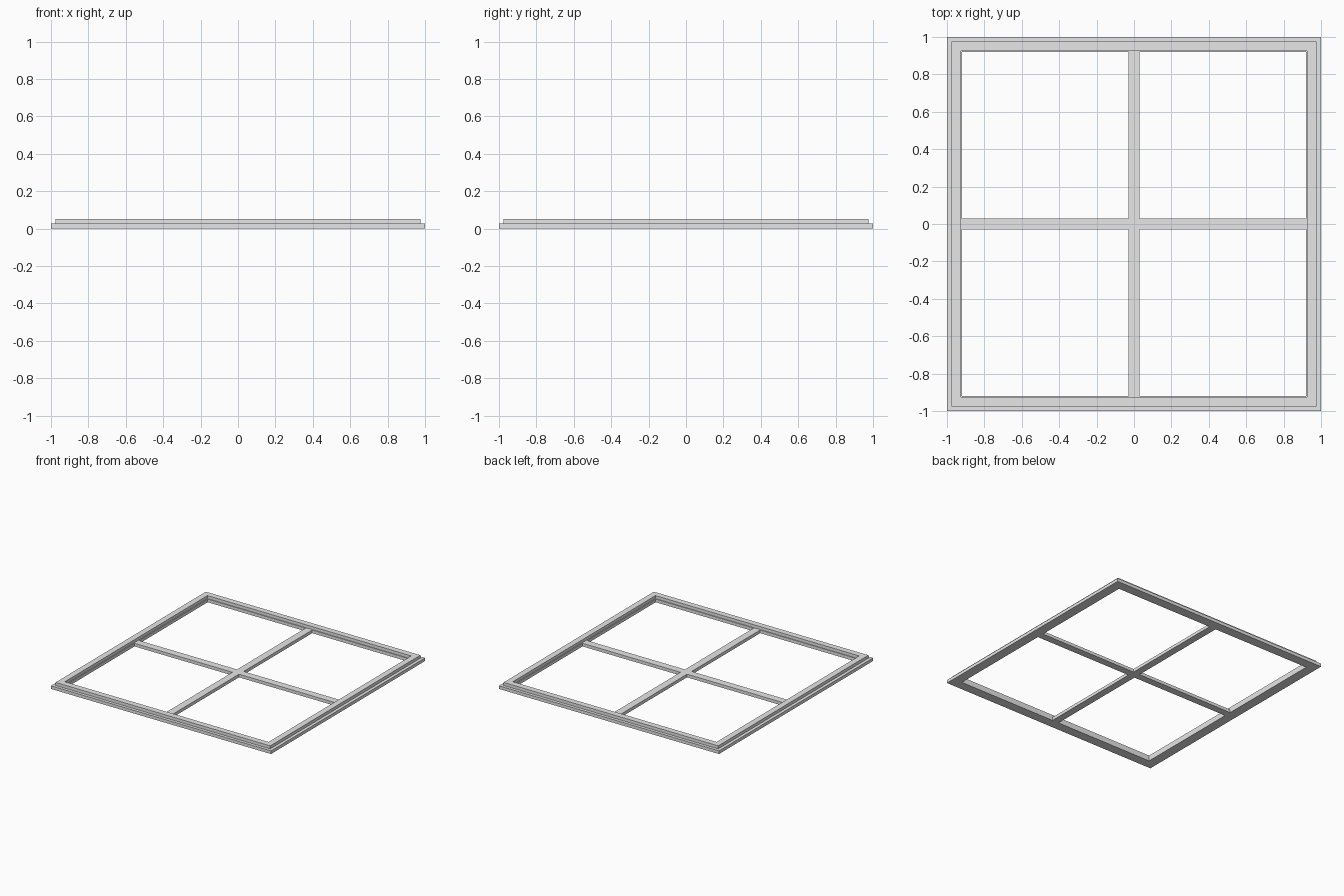
import bpy
import bmesh

cube = bpy.data.objects.get("Cube")
if cube:
    bpy.data.objects.remove(cube, do_unlink=True)

GREY = (0.8, 0.8, 0.8, 1.0)
grey = bpy.data.materials.new("light_grey")
grey.use_nodes = True
grey.diffuse_color = GREY
grey.node_tree.nodes["Principled BSDF"].inputs["Base Color"].default_value = GREY

STEP, TOP = 0.026, 0.051      # heights of the lower step and the upper rim
INNER, BAR = 0.92, 0.03       # half opening, half bar width


def finish(name, bm):
    bmesh.ops.recalc_face_normals(bm, faces=bm.faces)
    mesh = bpy.data.meshes.new(name)
    bm.to_mesh(mesh)
    bm.free()
    mesh.materials.append(grey)
    obj = bpy.data.objects.new(name, mesh)
    bpy.context.collection.objects.link(obj)


def square_frame(name, profile):
    """Sweep a closed (half size, height) profile round a mitred square."""
    bm = bmesh.new()
    corners = [(-1, -1), (1, -1), (1, 1), (-1, 1)]
    rings = [[bm.verts.new((sx * r, sy * r, z)) for sx, sy in corners]
             for r, z in profile]
    for a, b in zip(rings, rings[1:] + rings[:1]):
        for i in range(4):
            j = (i + 1) % 4
            bm.faces.new((a[i], a[j], b[j], b[i]))
    finish(name, bm)


def cross_bars(name):
    """Extrude one plus-shaped outline so the bars join cleanly."""
    bm = bmesh.new()
    quarter = [(INNER, -BAR), (INNER, BAR), (BAR, BAR)]
    outline = []
    for _ in range(4):
        outline += quarter
        quarter = [(-y, x) for x, y in quarter]
    face = bm.faces.new([bm.verts.new((x, y, 0)) for x, y in outline])
    result = bmesh.ops.extrude_face_region(bm, geom=[face], use_keep_orig=True)
    top = [v for v in result["geom"] if isinstance(v, bmesh.types.BMVert)]
    bmesh.ops.translate(bm, verts=top, vec=(0, 0, STEP))
    finish(name, bm)


# Stepped outer frame with a narrow inner ledge
square_frame("window_frame", [
    (INNER, 0), (1, 0), (1, STEP), (0.975, STEP),
    (0.975, TOP), (0.926, TOP), (0.926, STEP), (INNER, STEP)])

# Glazing bars dividing the opening into four
cross_bars("glazing_bars")
